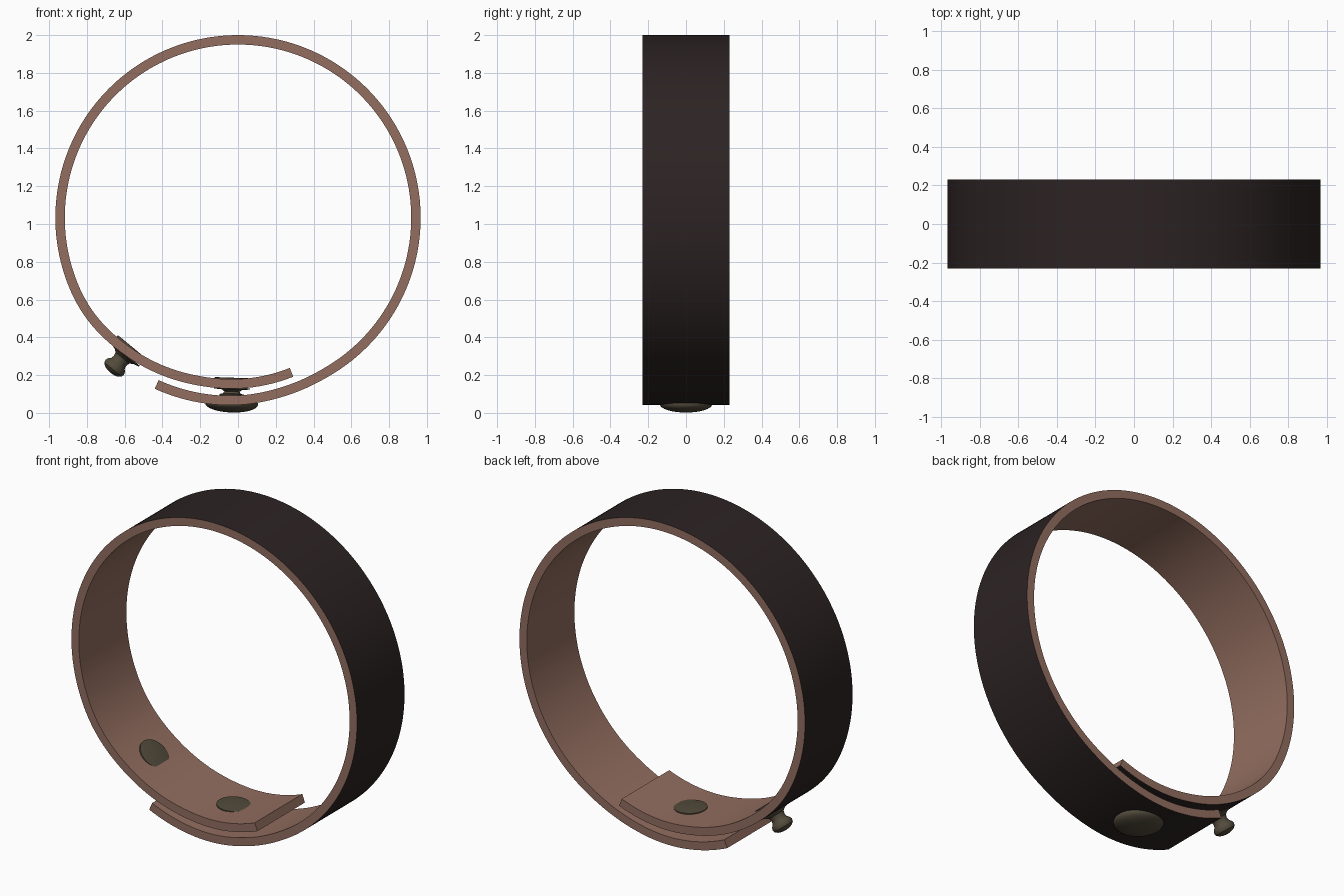
import bpy, bmesh, math
from mathutils import Vector, Matrix

if "Cube" in bpy.data.objects:
    bpy.data.objects.remove(bpy.data.objects["Cube"])


def mat(name, rgb):
    m = bpy.data.materials.new(name)
    m.diffuse_color = (*rgb, 1)
    m.use_nodes = True
    m.node_tree.nodes["Principled BSDF"].inputs["Base Color"].default_value = m.diffuse_color
    return m


DARK = mat("dark leather", (0.026, 0.017, 0.017))
TAN = mat("tan leather", (0.29, 0.155, 0.115))
METAL = mat("aged brass", (0.085, 0.07, 0.045))
CZ, HALF_T, HALF_W = 1.033, 0.025, 0.23


def finish(bm, name, mats):
    bmesh.ops.remove_doubles(bm, verts=bm.verts, dist=1e-5)
    bmesh.ops.recalc_face_normals(bm, faces=bm.faces)
    me = bpy.data.meshes.new(name)
    bm.to_mesh(me)
    bm.free()
    for m in mats:
        me.materials.append(m)
    for p in me.polygons:
        p.use_smooth = True
    me.set_sharp_from_angle(angle=math.radians(35))
    ob = bpy.data.objects.new(name, me)
    bpy.context.collection.objects.link(ob)
    return ob


# Strap centre line: (angle from bottom, going left and over the top; radius)
KEYS = [(-19.1, .866), (0, .879), (13, .887), (25, .900), (39.5, .917), (55, .937),
        (66, .942), (200, .942), (328, .942), (345, .951), (360, .966), (373, .975), (386, .982)]


def radius(a):
    # Smooth interpolation through the key radii
    def slope(i):
        lo, hi = KEYS[max(i - 1, 0)], KEYS[min(i + 1, len(KEYS) - 1)]
        return 0 if KEYS[i][1] == .942 else (hi[1] - lo[1]) / (hi[0] - lo[0])
    for i in range(len(KEYS) - 1):
        (a0, r0), (a1, r1) = KEYS[i], KEYS[i + 1]
        if a <= a1:
            break
    h, t = a1 - a0, (a - a0) / (a1 - a0)
    return ((2*t**3 - 3*t*t + 1) * r0 + (t**3 - 2*t*t + t) * h * slope(i)
            + (3*t*t - 2*t**3) * r1 + (t**3 - t*t) * h * slope(i + 1))


def point(a):
    r, t = radius(a), math.radians(a)
    return Vector((-r * math.sin(t), 0, CZ - r * math.cos(t)))


def outward(a):
    d = point(min(a + .5, 386)) - point(max(a - .5, -19.1))
    return Vector((d.z, 0, -d.x)).normalized()


# Strap: overlapping band, dark outside, tan inside and on the edges
N = 200
bm = bmesh.new()
rings = []
for i in range(N + 1):
    a = -19.1 + 405.1 * i / N
    c, n = point(a), outward(a)
    if n.dot(c - Vector((0, 0, CZ))) < 0:
        n = -n
    rings.append([bm.verts.new(c + n * s * HALF_T + Vector((0, y * HALF_W, 0)))
                  for s, y in ((1, -1), (1, 1), (-1, 1), (-1, -1))])
for r0, r1 in zip(rings, rings[1:]):
    for k in range(4):
        f = bm.faces.new((r0[k], r0[(k + 1) % 4], r1[(k + 1) % 4], r1[k]))
        f.material_index = 0 if k == 0 else 1
for r in (rings[0], rings[-1]):
    bm.faces.new(r).material_index = 1
finish(bm, "strap", [DARK, TAN])


def lathe(name, a, profile, steps=40):
    """Turned metal part; profile is (radius, height outward from strap centre)."""
    c, n = point(a), (point(a) - Vector((0, 0, CZ))).normalized()
    bm = bmesh.new()
    vs = [bm.verts.new((r, 0, h)) for r, h in profile]
    es = [bm.edges.new(e) for e in zip(vs, vs[1:])]
    bmesh.ops.spin(bm, geom=vs + es, cent=(0, 0, 0), axis=(0, 0, 1),
                   angle=2 * math.pi, steps=steps)
    rot = n.to_track_quat('Z', 'Y').to_matrix().to_4x4()
    bm.transform(Matrix.Translation(c) @ rot)
    finish(bm, name, [METAL])


def dome(r, base, rim, h, n=8):
    return [(0, base), (r, base)] + [
        (r * math.cos(t), rim + h * math.sin(t))
        for t in (math.pi / 2 * i / n for i in range(n))] + [(0, rim + h)]


# Snap cap under the outer strap end
lathe("snap_cap", 362, dome(.14, .008, .018, .046))
# Snap socket on the inner face of the outer strap end
lathe("snap_socket", 362, [(0, -.02), (.065, -.02), (.065, -.032), (.05, -.036), (0, -.036)])
# Closed snap post between the layers, with its rivet back
lathe("snap_post", 2, [(0, .02), (.095, .02), (.095, .027), (.055, .03),
                       (.04, .04), (.05, .055), (.045, .062), (0, .062)])
# Free stud on the left
lathe("free_stud", 39.5, [(0, .018), (.095, .018), (.095, .026), (.065, .032), (.047, .045),
                          (.042, .065), (.046, .082), (.058, .095), (.063, .108),
                          (.059, .124), (.044, .137), (.022, .144), (0, .146)])
# Rivet backs on the inside of the strap
for name, a in (("snap_rivet_back", 2), ("stud_rivet_back", 39.5)):
    lathe(name, a, [(0, -.02), (.095, -.02), (.095, -.0315), (.088, -.033), (0, -.033)])
